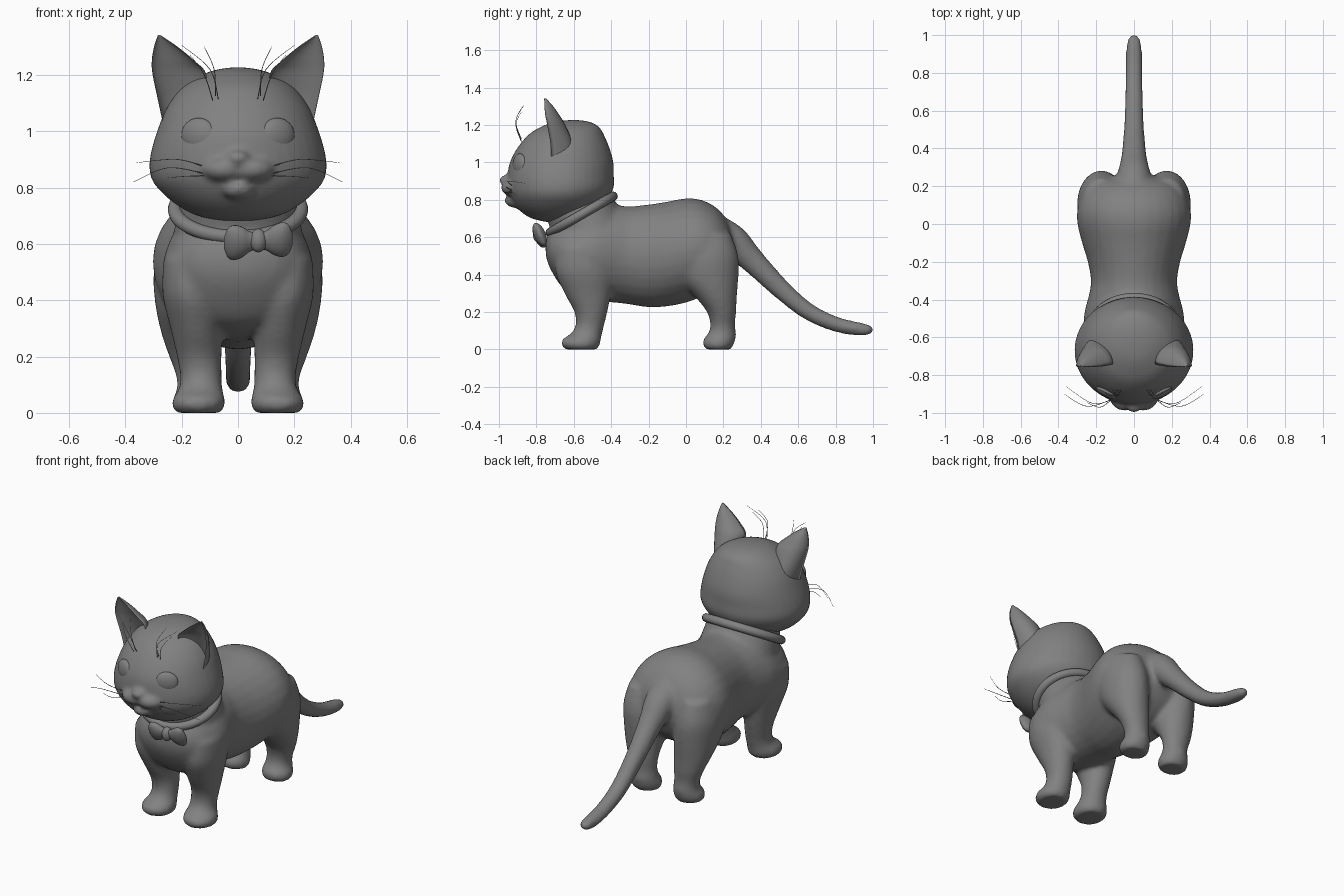
import bpy, bmesh, math
from mathutils import Vector, Matrix

if "Cube" in bpy.data.objects:
    bpy.data.objects.remove(bpy.data.objects["Cube"])

GREY = (0.22, 0.22, 0.22, 1)
grey = bpy.data.materials.new("plain grey")
grey.use_nodes = True
grey.diffuse_color = GREY
grey.node_tree.nodes["Principled BSDF"].inputs["Base Color"].default_value = GREY


def finish(bm, name, remesh=0.0):
    bmesh.ops.recalc_face_normals(bm, faces=bm.faces)
    for f in bm.faces:
        f.smooth = True
    mesh = bpy.data.meshes.new(name)
    bm.to_mesh(mesh)
    bm.free()
    mesh.materials.append(grey)
    obj = bpy.data.objects.new(name, mesh)
    bpy.context.collection.objects.link(obj)
    if remesh:
        fuse = obj.modifiers.new("fuse", 'REMESH')
        fuse.mode = 'VOXEL'
        fuse.voxel_size = remesh
        fuse.use_smooth_shade = True
        soft = obj.modifiers.new("soften", 'SMOOTH')
        soft.factor = 0.5
        soft.iterations = 8
    return obj


def refine(rows, steps=4):
    """Smooth spline through rows of numbers."""
    out = []
    for i in range(len(rows) - 1):
        a, b, c, d = (rows[min(max(i + k, 0), len(rows) - 1)] for k in (-1, 0, 1, 2))
        for s in range(steps):
            t = s / steps
            out.append([q + 0.5 * t * (r - p + t * (2*p - 5*q + 4*r - e + t * (3 * (q - r) + e - p)))
                        for p, q, r, e in zip(a, b, c, d)])
    return out + [list(rows[-1])]


def skin(bm, rings):
    """Bridge rings of points and cap both ends."""
    loops = [[bm.verts.new(p) for p in ring] for ring in rings]
    n = len(loops[0])
    for a, b in zip(loops, loops[1:]):
        for i in range(n):
            bm.faces.new((a[i], a[(i + 1) % n], b[(i + 1) % n], b[i]))
    bm.faces.new(loops[0][::-1])
    bm.faces.new(loops[-1])


def loft(bm, rows, n=28):
    """Rows: x, y, z, half width, half depth, tilt of the ring in degrees."""
    rings = []
    for x, y, z, a, b, tilt in refine(rows):
        v = Vector((0, math.cos(math.radians(tilt)), math.sin(math.radians(tilt)))) * b
        rings.append([Vector((x, y, z)) + Vector((a * math.cos(w), 0, 0)) + v * math.sin(w)
                      for w in (2 * math.pi * i / n for i in range(n))])
    skin(bm, rings)


def ball(bm, centre, size, yaw=0.0):
    m = Matrix.Translation(centre) @ Matrix.Rotation(yaw, 4, 'Z') @ Matrix.Diagonal((*size, 1))
    bmesh.ops.create_uvsphere(bm, u_segments=32, v_segments=20, radius=1, matrix=m)


# Body: trunk, neck, tail and legs fused together
bm = bmesh.new()
trunk = [  # y, top, bottom, half width
    (-.75, .58, .50, .06), (-.725, .64, .43, .15), (-.66, .70, .33, .225),
    (-.57, .73, .28, .262), (-.48, .76, .26, .265), (-.38, .77, .25, .24),
    (-.3, .765, .24, .228), (-.2, .775, .225, .245), (-.1, .79, .23, .275),
    (0, .808, .25, .3), (.08, .80, .28, .3), (.16, .76, .32, .27),
    (.22, .69, .38, .21), (.255, .6, .45, .12)]
loft(bm, [(0, y, (t + b) / 2, w, (t - b) / 2, 90) for y, t, b, w in trunk])
loft(bm, [(0, -.5, .6, .235, .2, 30), (0, -.555, .72, .215, .19, 30), (0, -.6, .82, .2, .18, 30)])
tail = [(.12, .64, .1, .1), (.25, .575, .09, .09), (.35, .48, .068, .068),
        (.5, .33, .054, .054), (.65, .205, .048, .046), (.8, .135, .044, .041),
        (.93, .108, .042, .036), (.985, .105, .03, .025), (1.005, .105, .01, .008)]
tail_rows = []
for i, (y, z, a, b) in enumerate(tail):
    p, q = tail[max(i - 1, 0)], tail[min(i + 1, len(tail) - 1)]
    tail_rows.append((0, y, z, a, b, math.degrees(math.atan2(q[1] - p[1], q[0] - p[0])) + 90))
loft(bm, tail_rows)
front_leg = [  # z, inner x, outer x, front y, back y
    (0, .06, .22, -.645, -.475), (.025, .045, .237, -.668, -.46), (.055, .047, .23, -.66, -.455),
    (.085, .055, .21, -.615, -.448), (.13, .057, .205, -.59, -.437), (.2, .058, .217, -.597, -.42),
    (.3, .055, .24, -.65, -.4), (.42, .06, .268, -.7, -.39), (.55, .09, .265, -.69, -.42)]
hind_leg = [
    (0, .065, .222, .105, .24), (.025, .055, .235, .09, .255), (.055, .057, .23, .093, .265),
    (.085, .065, .217, .118, .268), (.13, .07, .22, .13, .262), (.2, .065, .245, .112, .268),
    (.28, .055, .272, .05, .272), (.38, .045, .293, -.04, .28), (.5, .05, .3, -.07, .28),
    (.62, .08, .27, -.03, .24)]
for side in (-1, 1):
    for leg in (front_leg, hind_leg):
        loft(bm, [(side * (i + o) / 2, (f + b) / 2, z, (o - i) / 2, (b - f) / 2, 0)
                  for z, i, o, f, b in leg])
finish(bm, "body", 0.014)

# Head with muzzle, nose and chin
bm = bmesh.new()
skull = [  # z, y, half width, half depth
    (1.226, -.6, .03, .03), (1.215, -.61, .09, .1), (1.19, -.62, .15, .155), (1.15, -.64, .205, .2),
    (1.08, -.655, .255, .245), (1.0, -.665, .287, .277), (.93, -.67, .308, .284),
    (.87, -.67, .315, .284), (.82, -.675, .302, .268), (.77, -.68, .258, .235),
    (.73, -.69, .205, .185), (.7, -.7, .145, .125), (.682, -.7, .06, .05)]
loft(bm, [(0, y, z, a, b, 0) for z, y, a, b in skull], 40)
for side in (-1, 1):
    ball(bm, (side * .048, -.905, .865), (.085, .085, .05))
ball(bm, (0, -.955, .905), (.042, .045, .028))
ball(bm, (0, -.91, .795), (.06, .06, .038))
finish(bm, "head", 0.011)

# Ears: crescent sections, hollow towards the front
ear = [  # z, inner x, outer x, front y, back y
    (1.02, .14, .265, -.72, -.6), (1.1, .125, .282, -.725, -.605), (1.2, .112, .303, -.742, -.645),
    (1.25, .155, .306, -.752, -.675), (1.3, .215, .298, -.757, -.71), (1.342, .277, .284, -.758, -.748)]
for side, label in ((-1, "right"), (1, "left")):
    bm = bmesh.new()
    rings = []
    for z, i, o, f, b in refine(ear):
        ring = []
        for k in range(28):
            w = 2 * math.pi * k / 28
            s = math.sin(w)
            depth = s if s > 0 else -s * 0.55
            ring.append((side * ((i + o) / 2 + (o - i) / 2 * math.cos(w)), f + (b - f) * depth, z))
        rings.append(ring)
    skin(bm, rings)
    finish(bm, label + "_ear")

    # Eyes
    bm = bmesh.new()
    ball(bm, (side * .14, -.888, .985), (.066, .03, .062), side * math.radians(25))
    finish(bm, label + "_eye")

# Collar
bpy.ops.mesh.primitive_torus_add(major_radius=.208, minor_radius=.025, major_segments=48,
                                 minor_segments=12, location=(0, -.558, .722),
                                 rotation=(math.radians(30), 0, 0))
collar = bpy.context.object
collar.name = "collar"
collar.scale = (1.07, .94, 1)
collar.data.materials.append(grey)
bpy.ops.object.shade_smooth()

# Bow tie: two flared lobes and a knot, leaning with the chest
bm = bmesh.new()
lobe = [(.122, .02, .008), (.108, .056, .02), (.085, .066, .03), (.055, .056, .03),
        (.03, .038, .022), (.0, .028, .018)]
up = Vector((0, -.4, .92))
out = Vector((0, .92, .4))
for side in (-1, 1):
    rings = []
    for x, h, d in refine(lobe):
        c = Vector((.072 + side * x, -.782, .61 + side * .06 * x))
        rings.append([c + up * h * math.cos(k * math.pi / 10) + out * d * math.sin(k * math.pi / 10)
                      for k in range(20)])
    skin(bm, rings)
ball(bm, (.072, -.788, .612), (.03, .03, .042))
finish(bm, "bow_tie")

# Whiskers: start, middle and end, mirrored
hairs = {
    "cheek": [((.12, -.93, .875), (.22, -.95, .9), (.36, -.86, .888)),
              ((.12, -.93, .85), (.25, -.965, .87), (.37, -.9, .82)),
              ((.12, -.93, .842), (.18, -.97, .84), (.25, -.945, .835))],
    "brow": [((.07, -.88, 1.115), (.1, -.91, 1.22), (.2, -.87, 1.305)),
             ((.09, -.88, 1.11), (.12, -.91, 1.2), (.17, -.88, 1.27)),
             ((.08, -.88, 1.125), (.085, -.91, 1.22), (.12, -.87, 1.3))]}
for place, strands in hairs.items():
    curve = bpy.data.curves.new(place + "_whiskers", 'CURVE')
    curve.dimensions = '3D'
    curve.bevel_depth = .002
    curve.bevel_resolution = 1
    curve.materials.append(grey)
    for side in (-1, 1):
        for strand in strands:
            path = refine(strand, 6)
            spline = curve.splines.new('POLY')
            spline.points.add(len(path) - 1)
            for i, (point, (x, y, z)) in enumerate(zip(spline.points, path)):
                point.co = (side * x, y, z, 1)
                point.radius = 1 - .7 * i / len(path)
    bpy.context.collection.objects.link(bpy.data.objects.new(curve.name, curve))
